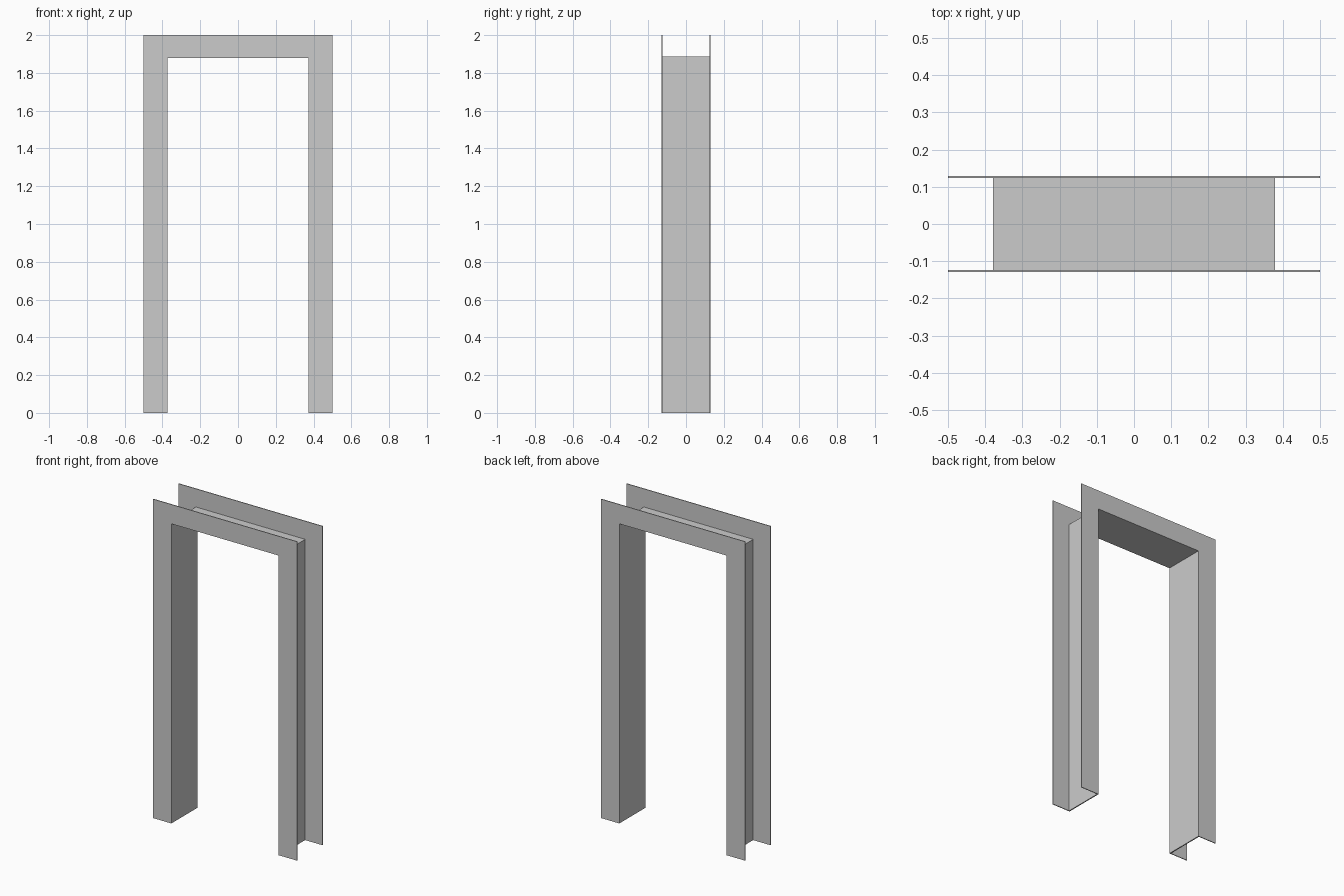
import bpy, bmesh

if "Cube" in bpy.data.objects:
    bpy.data.objects.remove(bpy.data.objects["Cube"])

HALF_W, TOP = 0.5, 2.0          # outer trim size
IN_X, IN_Z = 0.372, 1.879       # clear opening
HALF_D, TRIM_T, JAMB_T = 0.129, 0.005, 0.007


def extruded_arch(name, outer_x, outer_z, y0, y1):
    """Upside-down U profile around the opening, extruded along y."""
    pts = [(-outer_x, 0), (-IN_X, 0), (-IN_X, IN_Z), (IN_X, IN_Z),
           (IN_X, 0), (outer_x, 0), (outer_x, outer_z), (-outer_x, outer_z)]
    bm = bmesh.new()
    face = bm.faces.new([bm.verts.new((x, y0, z)) for x, z in pts])
    ext = bmesh.ops.extrude_face_region(bm, geom=[face])
    verts = [g for g in ext["geom"] if isinstance(g, bmesh.types.BMVert)]
    bmesh.ops.translate(bm, verts=verts, vec=(0, y1 - y0, 0))
    bmesh.ops.recalc_face_normals(bm, faces=bm.faces)
    mesh = bpy.data.meshes.new(name)
    bm.to_mesh(mesh)
    bm.free()
    obj = bpy.data.objects.new(name, mesh)
    bpy.context.collection.objects.link(obj)
    return obj


# Flat trim on both sides of the wall
inner_y = HALF_D - TRIM_T
extruded_arch("front_trim", HALF_W, TOP, -HALF_D, -inner_y)
extruded_arch("back_trim", HALF_W, TOP, inner_y, HALF_D)

# Thin lining of the doorway between the trims
extruded_arch("door_lining", IN_X + JAMB_T, IN_Z + JAMB_T, -inner_y, inner_y)
